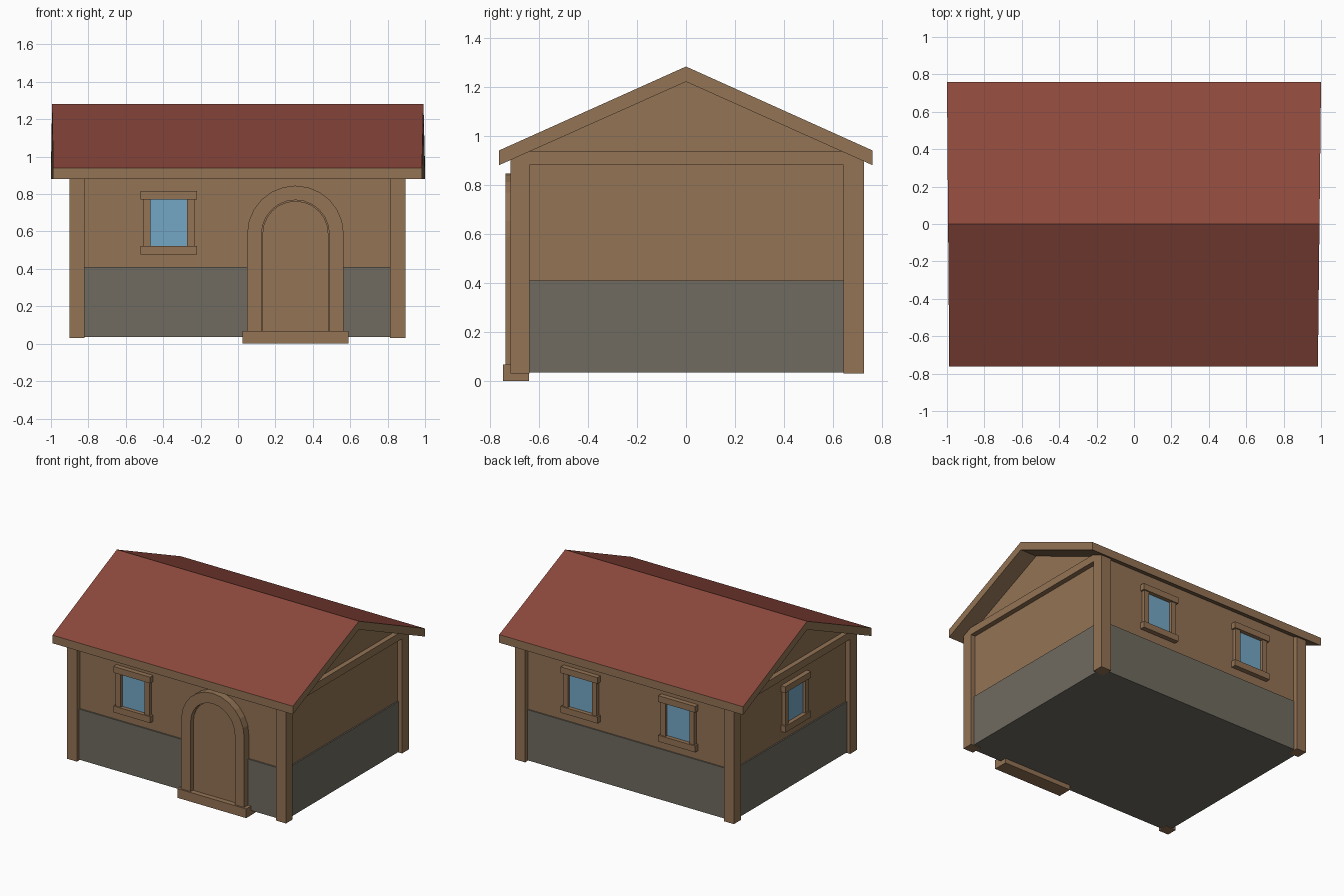
import bpy, bmesh, math
from mathutils import Matrix, Vector

if "Cube" in bpy.data.objects:
    bpy.data.objects.remove(bpy.data.objects["Cube"])


def material(name, rgb):
    m = bpy.data.materials.new(name)
    m.diffuse_color = (*rgb, 1)
    m.use_nodes = True
    m.node_tree.nodes["Principled BSDF"].inputs["Base Color"].default_value = m.diffuse_color
    return m


WOOD = material("warm_wood", (0.29, 0.172, 0.09))
TILE = material("red_tile", (0.26, 0.064, 0.044))
STONE = material("grey_stone", (0.16, 0.147, 0.116))
GLASS = material("blue_glass", (0.175, 0.39, 0.56))


def finish(name, bm, *mats):
    bmesh.ops.recalc_face_normals(bm, faces=bm.faces)
    me = bpy.data.meshes.new(name)
    bm.to_mesh(me)
    bm.free()
    for m in mats:
        me.materials.append(m)
    ob = bpy.data.objects.new(name, me)
    bpy.context.collection.objects.link(ob)
    return ob


def add_box(bm, x0, x1, y0, y1, z0, z1):
    mat = Matrix.Translation(((x0 + x1) / 2, (y0 + y1) / 2, (z0 + z1) / 2))
    mat = mat @ Matrix.Diagonal((x1 - x0, y1 - y0, z1 - z0, 1))
    bmesh.ops.create_cube(bm, size=1, matrix=mat)


def box(name, mat, *dims):
    bm = bmesh.new()
    add_box(bm, *dims)
    return finish(name, bm, mat)


def prism(name, pts, offset, *mats):
    """Extrude a closed 3D outline by an offset vector."""
    bm = bmesh.new()
    f = bm.faces.new([bm.verts.new(p) for p in pts])
    ext = bmesh.ops.extrude_face_region(bm, geom=[f], use_keep_orig=True)
    new = [v for v in ext["geom"] if isinstance(v, bmesh.types.BMVert)]
    bmesh.ops.translate(bm, verts=new, vec=Vector(offset))
    return finish(name, bm, *mats)


# Walls: stone base and gabled wooden upper part
box("stone_base", STONE, -0.873, 0.868, -0.69, 0.697, 0.035, 0.41)
gable = [(-0.68, 0.41), (0.688, 0.41), (0.688, 0.93), (0, 1.235), (-0.68, 0.93)]
prism("upper_wall", [(-0.863, y, z) for y, z in gable], (1.721, 0, 0), WOOD)

# Corner posts
for sx, (x0, x1) in (("left", (-0.90, -0.82)), ("right", (0.812, 0.895))):
    for sy, (y0, y1) in (("front", (-0.716, -0.637)), ("back", (0.643, 0.725))):
        box(f"{sy}_{sx}_post", WOOD, x0, x1, y0, y1, 0.03, 0.93)

# Tie beams across the gable ends
box("left_beam", WOOD, -0.90, -0.85, -0.715, 0.722, 0.88, 0.935)
box("right_beam", WOOD, 0.845, 0.895, -0.715, 0.722, 0.88, 0.935)

# Roof: chevron section, tiled on top, wood elsewhere; slightly narrower at the front
section = [(-0.762, 0.88), (0, 1.22), (0.76, 0.88), (0.76, 0.94), (0, 1.282), (-0.762, 0.94)]
roof = prism("roof", [(-1, y, z) for y, z in section], (2, 0, 0), WOOD, TILE)
for v in roof.data.vertices:
    v.co.x *= 1 - 0.011 * (0.76 - v.co.y) / 1.0 if v.co.x > 0 else 1 - 0.008 * (0.76 - v.co.y)
roof.data.update()
for p in roof.data.polygons:
    p.material_index = 1 if p.normal.z > 0.5 else 0


# Windows: two jambs, head and sill around a glass plate, facing -y before turning
def window(name, x, y, turn):
    place = Matrix.Translation((x, y, 0)) @ Matrix.Rotation(math.radians(turn), 4, "Z")
    bm = bmesh.new()
    for s in (-1, 1):
        a, b = sorted((s * 0.098, s * 0.138))
        add_box(bm, a, b, -0.027, 0.01, 0.50, 0.79)
    add_box(bm, -0.151, 0.151, -0.036, 0.01, 0.77, 0.816)
    add_box(bm, -0.151, 0.151, -0.036, 0.01, 0.476, 0.523)
    finish(name + "_frame", bm, WOOD).matrix_world = place
    pane = box(name + "_glass", GLASS, -0.099, 0.099, -0.006, 0.002, 0.52, 0.772)
    pane.matrix_world = place


window("front_window", -0.37, -0.68, 0)
window("back_right_window", 0.37, 0.688, 180)
window("back_left_window", -0.43, 0.688, 180)
window("left_window", -0.863, -0.03, -90)


# Door: arched surround, recessed panel and step
CX, SPRING, FLOOR = 0.307, 0.587, 0.065


def arch(r, y, n=12):
    pts = [(CX + r, y, FLOOR)]
    for i in range(n + 1):
        a = math.pi * i / n
        pts.append((CX + r * math.cos(a), y, SPRING + r * math.sin(a)))
    return pts + [(CX - r, y, FLOOR)]


prism("door_surround", arch(0.258, -0.735) + arch(0.181, -0.735)[::-1], (0, 0.06, 0), WOOD)
prism("door_panel", arch(0.176, -0.708), (0, 0.03, 0), WOOD)
prism("door_backing", arch(0.19, -0.698), (0, 0.02, 0), WOOD)
box("door_step", WOOD, 0.025, 0.59, -0.747, -0.64, 0, 0.068)
